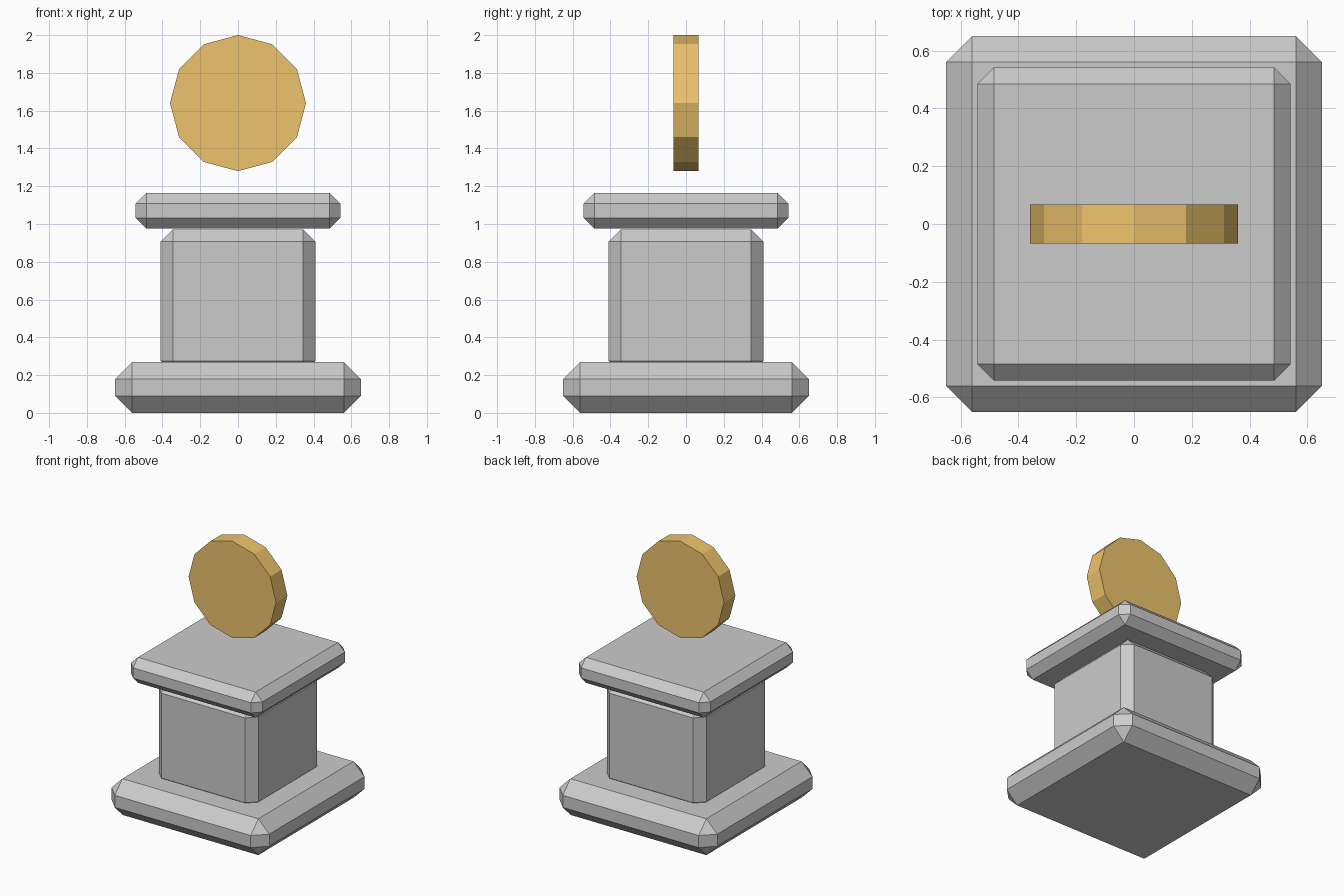
import bpy
from math import pi

if "Cube" in bpy.data.objects:
    bpy.data.objects.remove(bpy.data.objects["Cube"])


def block(name, half, z0, z1, chamfer):
    """Square block with all edges chamfered."""
    bpy.ops.mesh.primitive_cube_add(size=1, location=(0, 0, (z0 + z1) / 2))
    ob = bpy.context.object
    ob.name = name
    ob.scale = (2 * half, 2 * half, z1 - z0)
    bpy.ops.object.transform_apply(location=False, rotation=False, scale=True)
    mod = ob.modifiers.new("chamfer", 'BEVEL')
    mod.width = chamfer
    mod.segments = 1
    mod.limit_method = 'NONE'
    return ob


# Stone pedestal
block("pedestal_base", 0.65, 0.0, 0.27, 0.09)
block("pedestal_column", 0.41, 0.21, 0.972, 0.065)
block("pedestal_cap", 0.542, 0.975, 1.165, 0.057)

# Floating twelve-sided gold disc, facing front
bpy.ops.mesh.primitive_cylinder_add(vertices=12, radius=0.36, depth=0.134,
                                    location=(0, 0, 1.64), rotation=(pi / 2, 0, 0))
disc = bpy.context.object
disc.name = "floating_disc"
gold = bpy.data.materials.new("gold")
gold.diffuse_color = (0.85, 0.55, 0.15, 1)
gold.use_nodes = True
gold.node_tree.nodes["Principled BSDF"].inputs["Base Color"].default_value = gold.diffuse_color
disc.data.materials.append(gold)
